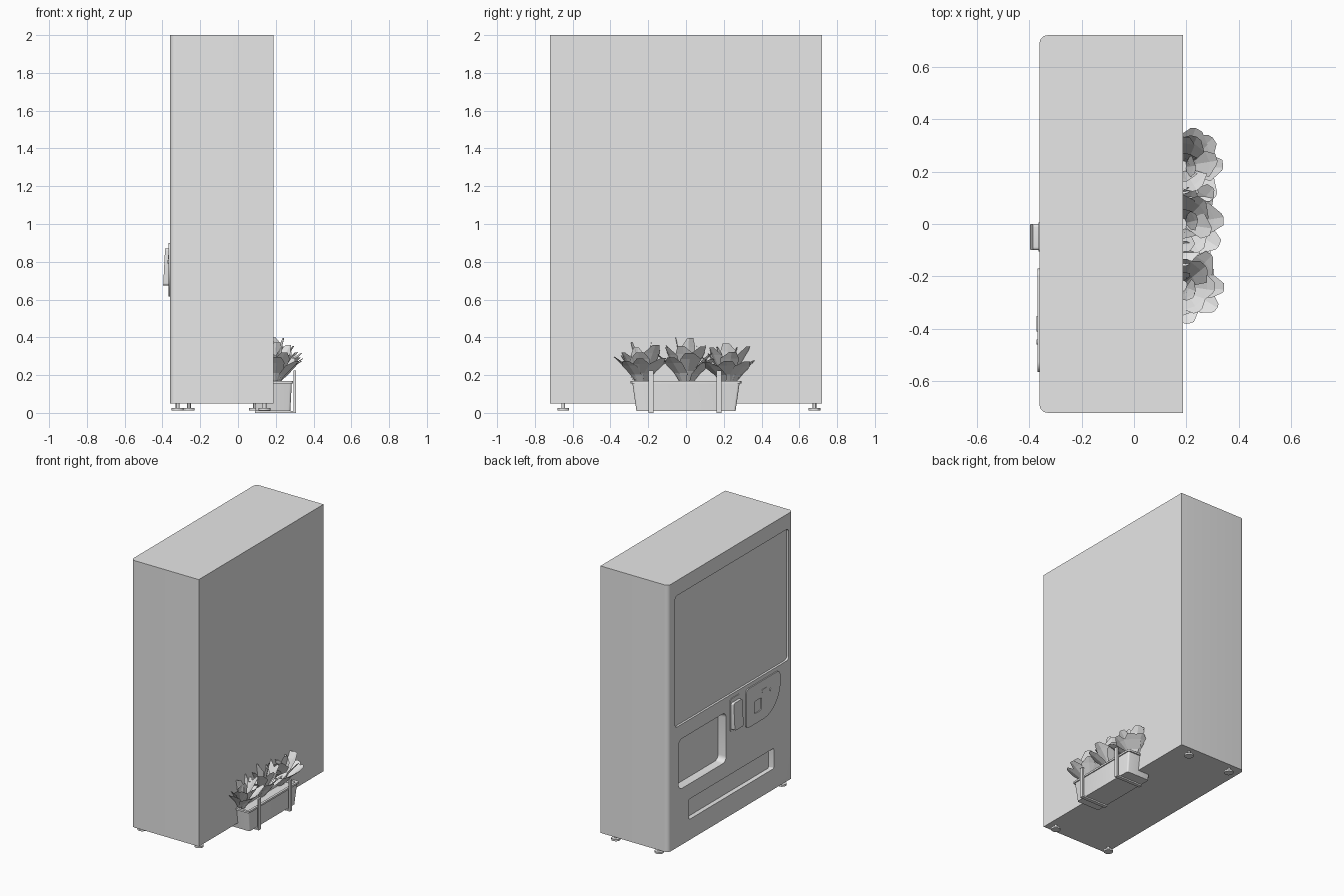
import bpy, bmesh, math, random
from mathutils import Vector

random.seed(4)
if "Cube" in bpy.data.objects:
    bpy.data.objects.remove(bpy.data.objects["Cube"])

grey = bpy.data.materials.new("light_grey")
grey.use_nodes = True
grey.diffuse_color = (0.8, 0.8, 0.8, 1)
for node in grey.node_tree.nodes:
    if node.type == "BSDF_PRINCIPLED":
        node.inputs["Base Color"].default_value = (0.8, 0.8, 0.8, 1)


def finish(name, bm):
    bmesh.ops.recalc_face_normals(bm, faces=bm.faces)
    mesh = bpy.data.meshes.new(name)
    bm.to_mesh(mesh)
    bm.free()
    mesh.materials.append(grey)
    obj = bpy.data.objects.new(name, mesh)
    bpy.context.collection.objects.link(obj)
    return obj


def rounded(a0, a1, b0, b1, radii, steps=6):
    """Rounded rectangle; radii run from the low corner anticlockwise."""
    corners = [(a0, b0, 1, 1), (a1, b0, -1, 1), (a1, b1, -1, -1), (a0, b1, 1, -1)]
    points = []
    for i, ((a, b, sa, sb), r) in enumerate(zip(corners, radii)):
        if r == 0:
            points.append((a, b))
            continue
        for k in range(steps + 1):
            t = math.pi * (1 + i / 2 + k / steps / 2)
            points.append((a + sa * r + r * math.cos(t), b + sb * r + r * math.sin(t)))
    return points


def add_prism(bm, outline, place, low, high, shrink=1.0):
    """Extrude an outline from low to high; shrink scales the high end."""
    ca = (min(p[0] for p in outline) + max(p[0] for p in outline)) / 2
    cb = (min(p[1] for p in outline) + max(p[1] for p in outline)) / 2
    ends = []
    for level, s in ((low, 1), (high, shrink)):
        ends.append([bm.verts.new(place(ca + (a - ca) * s, cb + (b - cb) * s, level))
                     for a, b in outline])
    bm.faces.new(ends[0])
    bm.faces.new(ends[1])
    n = len(outline)
    for i in range(n):
        j = (i + 1) % n
        bm.faces.new((ends[0][i], ends[0][j], ends[1][j], ends[1][i]))


def upright(a, b, level):
    return (a, b, level)


def facing(a, b, level):
    return (level, a, b)


def prism(name, outline, place, low, high, shrink=1.0):
    bm = bmesh.new()
    add_prism(bm, outline, place, low, high, shrink)
    return finish(name, bm)


def carve(obj, cutter):
    mod = obj.modifiers.new("carve", "BOOLEAN")
    mod.operation, mod.solver, mod.object = "DIFFERENCE", "EXACT", cutter
    bpy.context.view_layer.update()
    graph = bpy.context.evaluated_depsgraph_get()
    mesh = bpy.data.meshes.new_from_object(obj.evaluated_get(graph))
    obj.modifiers.clear()
    obj.data = mesh
    bpy.data.objects.remove(cutter)


# Cabinet with two rounded vertical edges on its serving side
FACE = -0.36
cabinet = prism("cabinet", rounded(FACE, 0.187, -0.72, 0.72, (0.03, 0, 0, 0.03)),
                upright, 0.05, 2.0)

# Recesses: display window, collection hatch, lower tray
cuts = bmesh.new()
for outline, depth, shrink in (
        (rounded(-0.67, 0.64, 0.93, 1.89, [0.025] * 4), 0.016, 1.0),
        (rounded(0.05, 0.6, 0.46, 0.825, [0.04] * 4), 0.06, 0.97),
        (rounded(-0.505, 0.485, 0.2, 0.35, [0.01] * 4), 0.03, 0.95)):
    # start outside the face so the cut is clean
    add_prism(cuts, outline, facing, FACE - 0.01, FACE + depth, shrink)
carve(cabinet, finish("recess_cutter", cuts))

# Payment panel with one large rounded corner, and its coin return
panel = prism("payment_panel", rounded(-0.565, -0.17, 0.615, 0.9, (0.2, 0.03, 0.03, 0.04), 10),
              facing, FACE - 0.008, FACE + 0.002)
pocket = bmesh.new()
add_prism(pocket, rounded(-0.345, -0.265, 0.69, 0.78, [0.01] * 4), facing, FACE - 0.02, FACE - 0.002)
carve(panel, finish("pocket_cutter", pocket))
prism("coin_slot", rounded(-0.41, -0.35, 0.815, 0.835, [0.005] * 4), facing, FACE - 0.011, FACE - 0.007)
prism("return_button", rounded(-0.46, -0.44, 0.79, 0.81, [0.009] * 4), facing, FACE - 0.012, FACE - 0.007)

# Card reader: wedge, thicker at the bottom
reader = prism("card_reader", rounded(-0.1, 0.0, 0.675, 0.87, [0.012] * 4), facing, FACE - 0.026, FACE + 0.002)
for v in reader.data.vertices:
    if v.co.x < FACE:
        v.co.x -= 0.01 * (0.87 - v.co.z) / 0.195
prism("reader_backplate", rounded(-0.105, 0.005, 0.66, 0.9, [0.012] * 4), facing, FACE - 0.005, FACE + 0.002)

# Levelling feet
for i, (x, y) in enumerate(((-0.32, -0.65), (0.14, -0.65), (-0.26, 0.68), (0.09, 0.68))):
    bm = bmesh.new()
    for radius, low, high in ((0.031, 0.013, 0.026), (0.01, 0.02, 0.055)):
        r = radius
        add_prism(bm, rounded(x - r, x + r, y - r, y + r, [r * 0.98] * 4, 3), upright, low, high)
    finish(f"foot_{i + 1}", bm)

# Planter: tapered hollow trough with a rim and soil
PX = 0.185
trough = prism("planter_trough", rounded(PX - 0.1, PX + 0.1, -0.285, 0.285, [0.012] * 4, 3),
               upright, 0.165, 0.01, 0.92)
hollow = bmesh.new()
add_prism(hollow, rounded(PX - 0.09, PX + 0.09, -0.275, 0.275, [0.01] * 4, 3), upright, 0.18, 0.025, 0.92)
carve(trough, finish("hollow_cutter", hollow))
rim = prism("planter_rim", rounded(PX - 0.107, PX + 0.107, -0.293, 0.293, [0.015] * 4, 3), upright, 0.155, 0.168)
hole = bmesh.new()
add_prism(hole, rounded(PX - 0.09, PX + 0.09, -0.275, 0.275, [0.01] * 4, 3), upright, 0.1, 0.2)
carve(rim, finish("rim_cutter", hole))
prism("soil", rounded(PX - 0.09, PX + 0.09, -0.27, 0.27, [0] * 4), upright, 0.13, 0.145)

# Bent flat brackets that hold the planter
for side, y in (("right", -0.185), ("left", 0.175)):
    profile = [(0.09, 0), (0.306, 0), (0.306, 0.225), (0.295, 0.225), (0.295, 0.01), (0.09, 0.01)]
    prism(f"{side}_bracket", profile, lambda a, b, level: (a, level, b), y - 0.013, y + 0.013)


def add_leaf(bm, base, angle, reach, height, width):
    """One creased, outward bending leaf."""
    out = Vector((math.cos(angle), math.sin(angle), 0))
    side = Vector((-out.y, out.x, 0))
    rows = []
    for t, w in ((0, 0.2), (0.4, 0.75), (0.78, 1.0), (1.0, 0.4)):
        rib = base + out * reach * t ** 1.2 + Vector((0, 0, height * t ** 0.85))
        fold = out * -0.22 * w * width
        skew = random.uniform(-0.01, 0.01)
        rows.append([bm.verts.new(rib + side * (w * width + skew) + fold),
                     bm.verts.new(rib),
                     bm.verts.new(rib - side * (w * width - skew) + fold)])
    for a, b in zip(rows, rows[1:]):
        for i in range(2):
            bm.faces.new((a[i], a[i + 1], b[i + 1], b[i]))


# Three leafy plants, each an upright heart inside a spreading ring
for name, y, lift in (("right", -0.235, 0.98), ("middle", 0.0, 1.05), ("left", 0.22, 0.95)):
    bm = bmesh.new()
    for count, reach, height, width in ((9, 0.135, 0.155, 0.05), (7, 0.09, 0.205, 0.05), (4, 0.035, 0.225, 0.042)):
        for k in range(count):
            angle = math.tau * (k + random.uniform(-0.25, 0.25)) / count
            stretch = 1.0 + 0.22 * max(0, math.cos(angle))
            root = Vector((0.19 + 0.01 * math.cos(angle), y + 0.02 * math.sin(angle), 0.14))
            add_leaf(bm, root, angle, reach * stretch * random.uniform(0.85, 1.15),
                     height * lift * random.uniform(0.88, 1.1), width * random.uniform(0.85, 1.15))
    finish(f"{name}_plant", bm)

# Smooth the rounded edges, keep the leaves flat
bpy.ops.object.select_all(action="DESELECT")
for obj in bpy.context.scene.objects:
    if obj.type == "MESH" and "plant" not in obj.name.split("_"):
        obj.select_set(True)
bpy.context.view_layer.objects.active = cabinet
bpy.ops.object.shade_smooth_by_angle(angle=math.radians(30))
